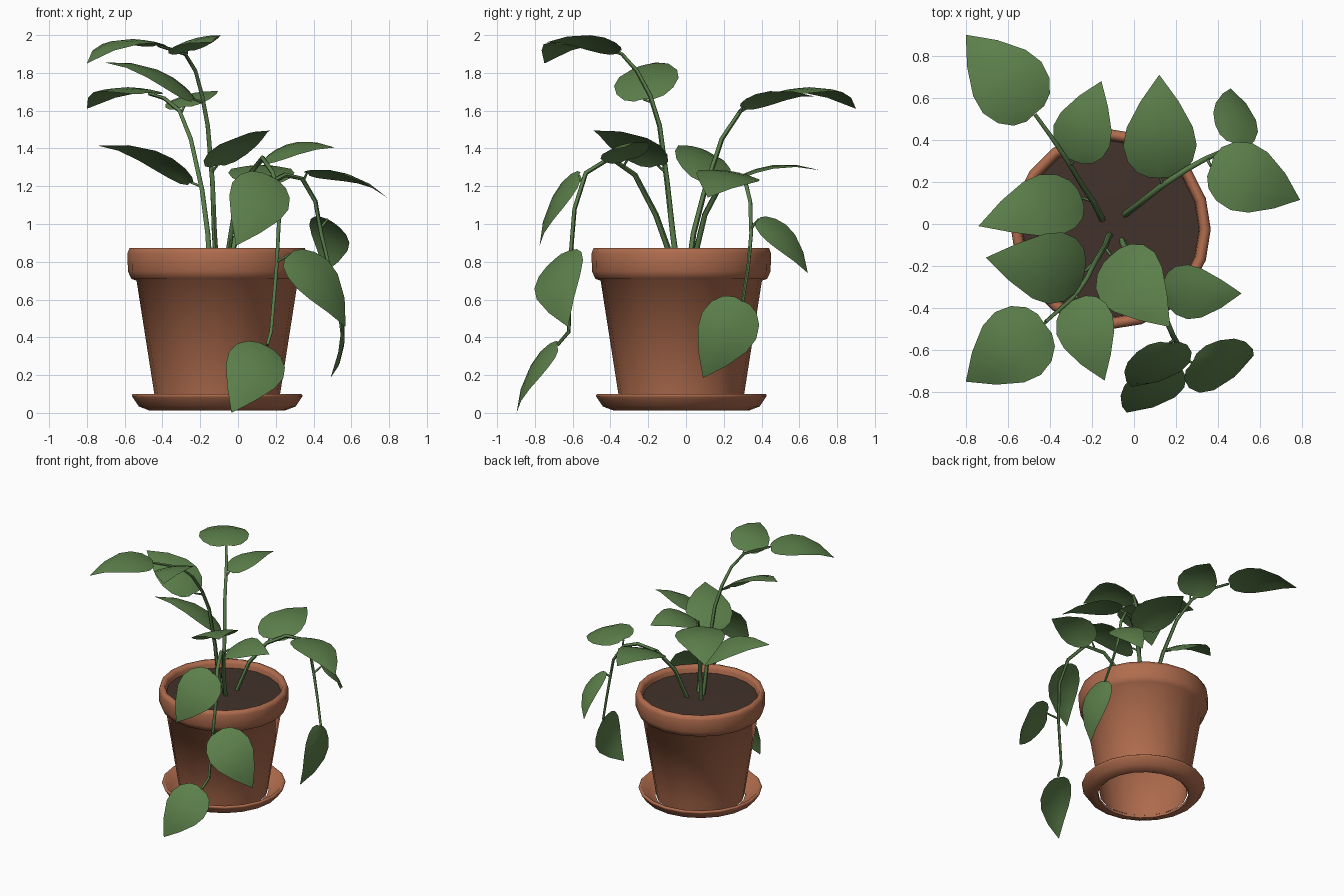
import bpy, bmesh, math
from mathutils import Vector

cube = bpy.data.objects.get("Cube")
if cube:
    bpy.data.objects.remove(cube, do_unlink=True)


def material(name, rgb):
    mat = bpy.data.materials.new(name)
    mat.use_nodes = True
    mat.diffuse_color = (*rgb, 1)
    shader = next(n for n in mat.node_tree.nodes if n.type == 'BSDF_PRINCIPLED')
    shader.inputs["Base Color"].default_value = (*rgb, 1)
    return mat


terracotta = material("terracotta", (0.43, 0.15, 0.075))
soil_brown = material("soil brown", (0.055, 0.032, 0.024))
leaf_green = material("leaf green", (0.107, 0.215, 0.07))
stem_green = material("stem green", (0.1, 0.205, 0.068))

CENTRE = Vector((-0.11, -0.025, 0))
SIDES = 20


def finish(obj, mat, angle):
    obj.data.materials.append(mat)
    bpy.ops.object.select_all(action='DESELECT')
    obj.select_set(True)
    bpy.context.view_layer.objects.active = obj
    bpy.ops.object.shade_smooth_by_angle(angle=math.radians(angle))


def add_mesh(name, bm, mat, angle):
    mesh = bpy.data.meshes.new(name)
    bm.to_mesh(mesh)
    bm.free()
    obj = bpy.data.objects.new(name, mesh)
    bpy.context.collection.objects.link(obj)
    finish(obj, mat, angle)


def grid_faces(bm, rows):
    for a, b in zip(rows, rows[1:]):
        for i in range(len(a) - 1):
            bm.faces.new((a[i], b[i], b[i + 1], a[i + 1]))
    bmesh.ops.remove_doubles(bm, verts=bm.verts, dist=0.0005)


def lathe(name, profile, mat, angle):
    """Revolve (radius, height) points about the pot axis, bottom outside to top."""
    bm = bmesh.new()
    rows = []
    for k in range(SIDES + 1):
        a = -math.tau * k / SIDES
        rows.append([bm.verts.new(CENTRE + Vector((r * math.cos(a), r * math.sin(a), z)))
                     for r, z in profile])
    grid_faces(bm, rows)
    add_mesh(name, bm, mat, angle)


# Pot open at the foot, saucer ring and soil
lathe("pot", [(.321, .025), (.333, .1), (.427, .7), (.455, .71), (.473, .75),
              (.475, .845), (.464, .874), (.437, .874), (.424, .85), (.415, .78)],
      terracotta, 75)
lathe("saucer", [(.33, .03), (.335, .013), (.36, .013), (.415, .034), (.446, .08),
                 (.451, .088), (.451, .095), (.446, .1), (.43, .1), (.38, .045), (.33, .03)],
      terracotta, 55)
lathe("soil", [(.42, .82), (.2, .825), (0, .83)], soil_brown, 75)

# Leaf outline: distance from base, share of half width
OUTLINE = [(0, .3), (.05, .62), (.16, .88), (.32, 1), (.5, .9), (.75, .52), (1, 0)]


def add_leaf(name, base, tip, width, side_hint=None, arch=0.12):
    """Curved blade from base to tip, drooping at the edges."""
    base, tip = Vector(base), Vector(tip)
    axis = (tip - base).normalized()
    length = (tip - base).length
    side = Vector(side_hint) if side_hint else axis.cross(Vector((0, 0, 1)))
    normal = axis.cross(side).normalized()
    if normal.dot(Vector((base.x, base.y, 0.6))) < 0:
        normal.negate()
    side = normal.cross(axis)
    bm = bmesh.new()
    rows = []
    for t, share in OUTLINE:
        half = share * width / 2
        spine = base + axis * length * t + normal * (4 * arch * length * t * (1 - t))
        rows.append([bm.verts.new(spine + side * half * u - normal * half * 0.12 * u * u)
                     for u in (-1, -0.5, 0, 0.5, 1)])
    grid_faces(bm, rows)
    add_mesh(name, bm, leaf_green, 60)


def add_tube(name, points, thick, thin):
    curve = bpy.data.curves.new(name, 'CURVE')
    curve.dimensions = '3D'
    curve.bevel_depth = 1
    curve.bevel_resolution = 1
    curve.use_fill_caps = True
    spline = curve.splines.new('POLY')
    spline.points.add(len(points) - 1)
    for i, (pt, co) in enumerate(zip(spline.points, points)):
        pt.co = (*co, 1)
        pt.radius = thick + (thin - thick) * i / (len(points) - 1)
    obj = bpy.data.objects.new(name, curve)
    bpy.context.collection.objects.link(obj)
    bpy.ops.object.select_all(action='DESELECT')
    obj.select_set(True)
    bpy.context.view_layer.objects.active = obj
    bpy.ops.object.convert(target='MESH')
    finish(bpy.context.object, stem_green, 60)


def nearest_on(path, p):
    best = None
    for a, b in zip(path, path[1:]):
        d = b - a
        t = max(0, min(1, (p - a).dot(d) / d.length_squared))
        q = a + d * t
        if best is None or (q - p).length < (best - p).length:
            best = q
    return best


def add_branch(name, path, leaves):
    """A stem with its leaves, each joined by a short stalk."""
    path = [Vector(p) for p in path]
    add_tube(name + "_stem", path, 0.016, 0.009)
    for i, leaf in enumerate(leaves, 1):
        base = Vector(leaf[0])
        add_leaf(f"{name}_leaf_{i}", *leaf)
        root = nearest_on(path, base - Vector((0, 0, 0.04)))
        if (root - base).length > 0.01:
            add_tube(f"{name}_stalk_{i}", [root, base], 0.008, 0.006)


# Tall stem leaning back and to the right
add_branch("back_right",
           [(-.15, .02, .8), (-.16, .04, .95), (-.19, .1, 1.18), (-.25, .19, 1.45),
            (-.31, .29, 1.6), (-.39, .41, 1.665), (-.47, .52, 1.69)],
           [((-.47, .525, 1.695), (-.8, .9, 1.61), .37, None, .13),
            ((-.285, .3, 1.62), (-.155, .68, 1.675), .29, (.29, -.05, .06)),
            ((-.25, .125, 1.22), (-.74, -.01, 1.415), .31, (0, -.26, .08))])

# Tallest stem leaning forward and to the right
add_branch("front_right",
           [(-.115, -.05, .8), (-.125, -.07, .95), (-.135, -.1, 1.22), (-.16, -.14, 1.52),
            (-.19, -.19, 1.68), (-.225, -.26, 1.81), (-.28, -.34, 1.9), (-.42, -.465, 1.945)],
           [((-.425, -.475, 1.945), (-.8, -.75, 1.85), .37, None, .16),
            ((-.27, -.355, 1.915), (-.14, -.745, 1.96), .29, (.28, .04, .07)),
            ((-.235, -.225, 1.66), (-.705, -.16, 1.855), .35, (0, .35, .07)),
            ((-.11, -.15, 1.31), (.172, -.49, 1.495), .35, (.29, .15, .07))])

# Vine hanging over the back left of the rim
add_branch("back_left",
           [(-.05, .04, .8), (.03, .1, 1.05), (.13, .18, 1.2), (.25, .26, 1.26),
            (.34, .31, 1.24), (.41, .34, 1.12), (.44, .345, .95), (.48, .33, .78),
            (.53, .3, .59)],
           [((.125, .22, 1.22), (.12, .71, 1.285), .35),
            ((.365, .275, 1.27), (.79, .115, 1.14), .34, (-.17, -.3, .08)),
            ((.475, .385, 1.025), (.46, .645, .74), .25, (-.22, .12, .07)),
            ((.53, .295, .595), (.49, .09, .185), .32, (0, .88, -.47))])

# Vine hanging far down over the front left of the rim
add_branch("front_left",
           [(-.06, -.07, .8), (-.02, -.16, 1.05), (.06, -.27, 1.26), (.13, -.4, 1.35),
            (.185, -.53, 1.27), (.22, -.59, 1.08), (.205, -.615, .78), (.175, -.62, .43),
            (.155, -.68, .36)],
           [((.14, -.31, 1.34), (.512, -.33, 1.405), .27, (0, .28, .08)),
            ((.17, -.565, 1.255), (-.01, -.775, .885), .33, (.34, .03, -.1)),
            ((.275, -.66, .84), (.57, -.625, .455), .34, (.16, .26, .16), .14),
            ((.15, -.68, .355), (-.035, -.897, 0), .32, (.34, .03, -.09))])
